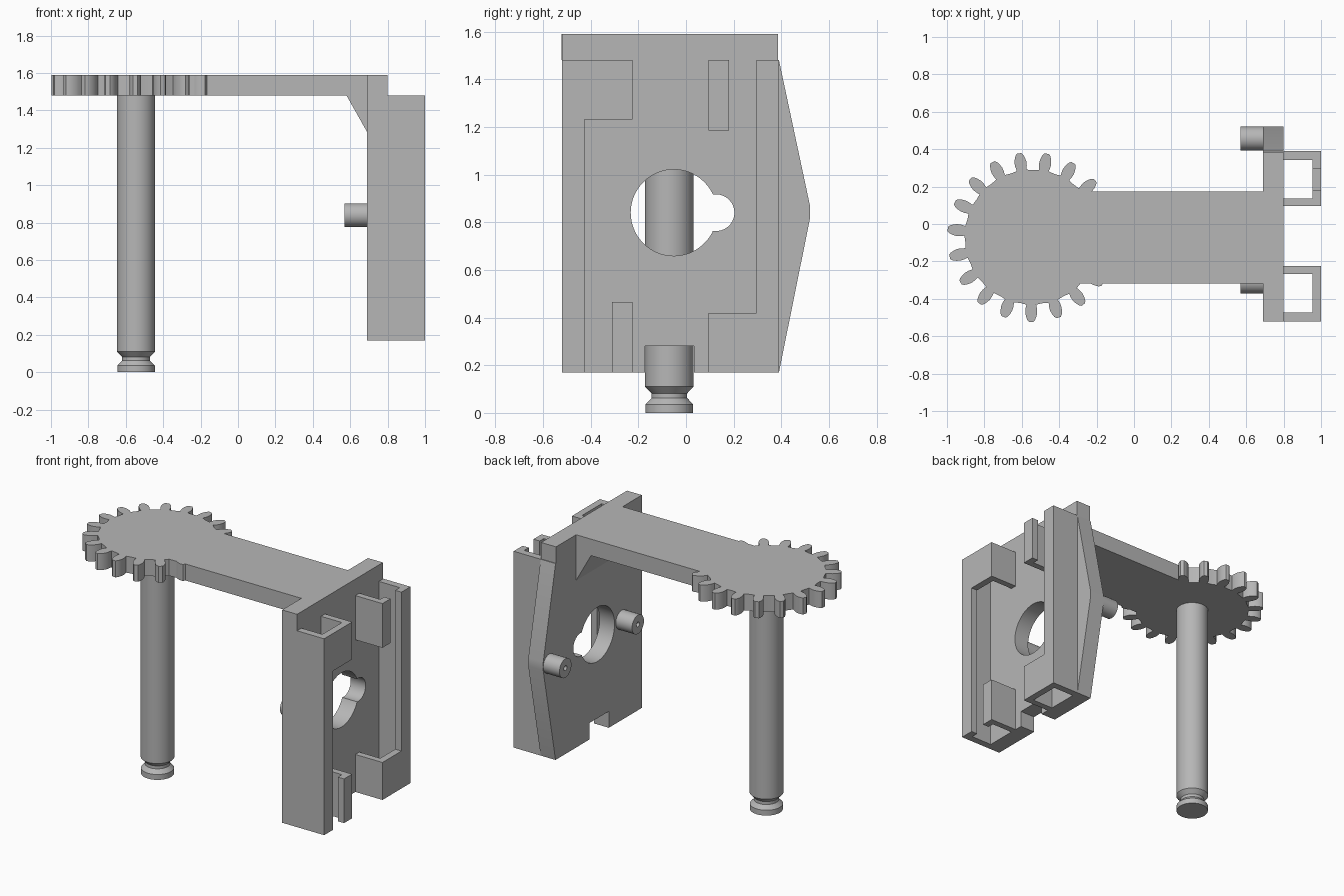
import bpy, bmesh, math
from mathutils import Matrix

if "Cube" in bpy.data.objects:
    bpy.data.objects.remove(bpy.data.objects["Cube"])

grey = bpy.data.materials.new("plain grey")
grey.use_nodes = True
grey.diffuse_color = (0.47, 0.47, 0.47, 1)
grey.node_tree.nodes["Principled BSDF"].inputs["Base Color"].default_value = grey.diffuse_color


def add(name, bm):
    bmesh.ops.recalc_face_normals(bm, faces=bm.faces)
    mesh = bpy.data.meshes.new(name)
    bm.to_mesh(mesh)
    bm.free()
    mesh.materials.append(grey)
    ob = bpy.data.objects.new(name, mesh)
    bpy.context.collection.objects.link(ob)
    return ob


def prism(name, pts, axis, lo, hi):
    """Extrude a 2D outline along one axis."""
    place = {"x": lambda a, b: (lo, a, b),
             "y": lambda a, b: (a, lo, b),
             "z": lambda a, b: (a, b, lo)}[axis]
    bm = bmesh.new()
    face = bm.faces.new([bm.verts.new(place(a, b)) for a, b in pts])
    ext = bmesh.ops.extrude_face_region(bm, geom=[face])
    move = [hi - lo if axis == k else 0 for k in "xyz"]
    bmesh.ops.translate(bm, vec=move, verts=[v for v in ext["geom"] if isinstance(v, bmesh.types.BMVert)])
    return add(name, bm)


def box(name, x, y, z):
    return prism(name, [(x[0], y[0]), (x[1], y[0]), (x[1], y[1]), (x[0], y[1])], "z", *z)


def circle(cx, cy, r, n=64):
    return [(cx + r * math.cos(math.tau * i / n), cy + r * math.sin(math.tau * i / n)) for i in range(n)]


def lathe(name, profile, matrix, n=48):
    """Spin (radius, height) points about z, then place the result."""
    bm = bmesh.new()
    verts = [bm.verts.new((r, 0, h)) for r, h in profile]
    edges = [bm.edges.new(p) for p in zip(verts, verts[1:])]
    bmesh.ops.spin(bm, geom=verts + edges, axis=(0, 0, 1), cent=(0, 0, 0), angle=math.tau, steps=n)
    bmesh.ops.remove_doubles(bm, verts=bm.verts, dist=0.0001)
    bmesh.ops.transform(bm, matrix=matrix, verts=bm.verts)
    return add(name, bm)


def combine(ob, other, operation):
    mod = ob.modifiers.new("cut", "BOOLEAN")
    mod.operation, mod.solver, mod.object = operation, "EXACT", other
    bpy.context.view_layer.objects.active = ob
    bpy.ops.object.modifier_apply(modifier=mod.name)
    bpy.data.objects.remove(other)


GX, GY = -0.545, -0.07          # gear and post axis
BOTTOM, SHELF, TOP = 0.17, 1.48, 1.59
BACK, FACE, OUT = 0.69, 0.8, 1.0
HOLE_Z = 0.84

# Gear with rounded, slightly waisted teeth
teeth = 19
half_tooth = [(0.362, 0.026), (0.385, 0.031), (0.405, 0.032), (0.425, 0.028),
              (0.443, 0.021), (0.453, 0.012)]
flank = [(r, -w) for r, w in half_tooth] + [(r, w) for r, w in reversed(half_tooth)]
outline = []
for k in range(teeth):
    a = math.radians(42) + math.tau * k / teeth
    for r, w in flank:
        t = a + w / r
        outline.append((GX + r * math.cos(t), GY + r * math.sin(t)))
    t = a + math.pi / teeth
    outline.append((GX + 0.358 * math.cos(t), GY + 0.358 * math.sin(t)))
bracket = prism("gear_arm_and_plate", outline, "z", SHELF, TOP)

# Arm with its sloping gusset
arm = prism("arm", [(GX, SHELF), (0.58, SHELF), (BACK, 1.285), (0.74, 1.285), (0.74, TOP), (GX, TOP)],
            "y", -0.317, 0.173)
combine(bracket, arm, "UNION")

# Upright plate with side bulge and bottom notch
plate = prism("plate", [(-0.52, BOTTOM), (-0.172, BOTTOM), (-0.172, 0.28), (0.033, 0.28),
                        (0.033, BOTTOM), (0.39, BOTTOM), (0.52, 0.815), (0.52, 0.87),
                        (0.39, SHELF), (0.385, SHELF), (0.385, TOP), (-0.52, TOP)],
              "x", BACK, FACE)
combine(bracket, plate, "UNION")

# Keyhole opening
for y, r in ((-0.051, 0.181), (0.126, 0.077)):
    combine(bracket, prism("cutter", circle(y, HOLE_Z, r), "x", 0.6, 0.9), "DIFFERENCE")

# Slotted channel: hollow tube, open middle, slot at one end
channel = box("front_channel", (FACE, OUT), (-0.52, -0.225), (BOTTOM, SHELF))
for x, y, z in (((0.7, 0.954), (-0.473, -0.267), (0, 2)),
                ((0.7, 1.1), (-0.425, -0.1), (0.465, 1.23)),
                ((0.9, 1.1), (-0.425, -0.31), (0, 1))):
    combine(channel, box("cutter", x, y, z), "DIFFERENCE")

# The second channel is the first one turned upside down
other = channel.copy()
other.data = channel.data.copy()
other.name = "rear_channel"
other.data.transform(Matrix.Translation((0, -0.13, BOTTOM + SHELF)) @ Matrix.Rotation(math.pi, 4, "X"))
bpy.context.collection.objects.link(other)

# Post with a necked foot
post = lathe("post", [(0, 0), (0.1, 0), (0.1, 0.036), (0.075, 0.062), (0.075, 0.082),
                      (0.102, 0.11), (0.102, 1.5), (0, 1.5)],
             Matrix.Translation((GX, GY, 0)))

# Bored pegs on the back of the plate
pegs = []
for name, y in (("front_peg", -0.308), ("rear_peg", 0.457)):
    place = Matrix.Translation((BACK + 0.01, y, HOLE_Z)) @ Matrix.Rotation(-math.pi / 2, 4, "Y")
    pegs.append(lathe(name, [(0, 0), (0.063, 0), (0.063, 0.13), (0.016, 0.13), (0.016, 0.03), (0, 0.03)],
                      place, 32))

# Smooth the round surfaces, keep the edges sharp
bpy.ops.object.select_all(action="DESELECT")
for ob in [bracket, post] + pegs:
    ob.select_set(True)
bpy.context.view_layer.objects.active = bracket
bpy.ops.object.shade_smooth_by_angle(angle=math.radians(25))
